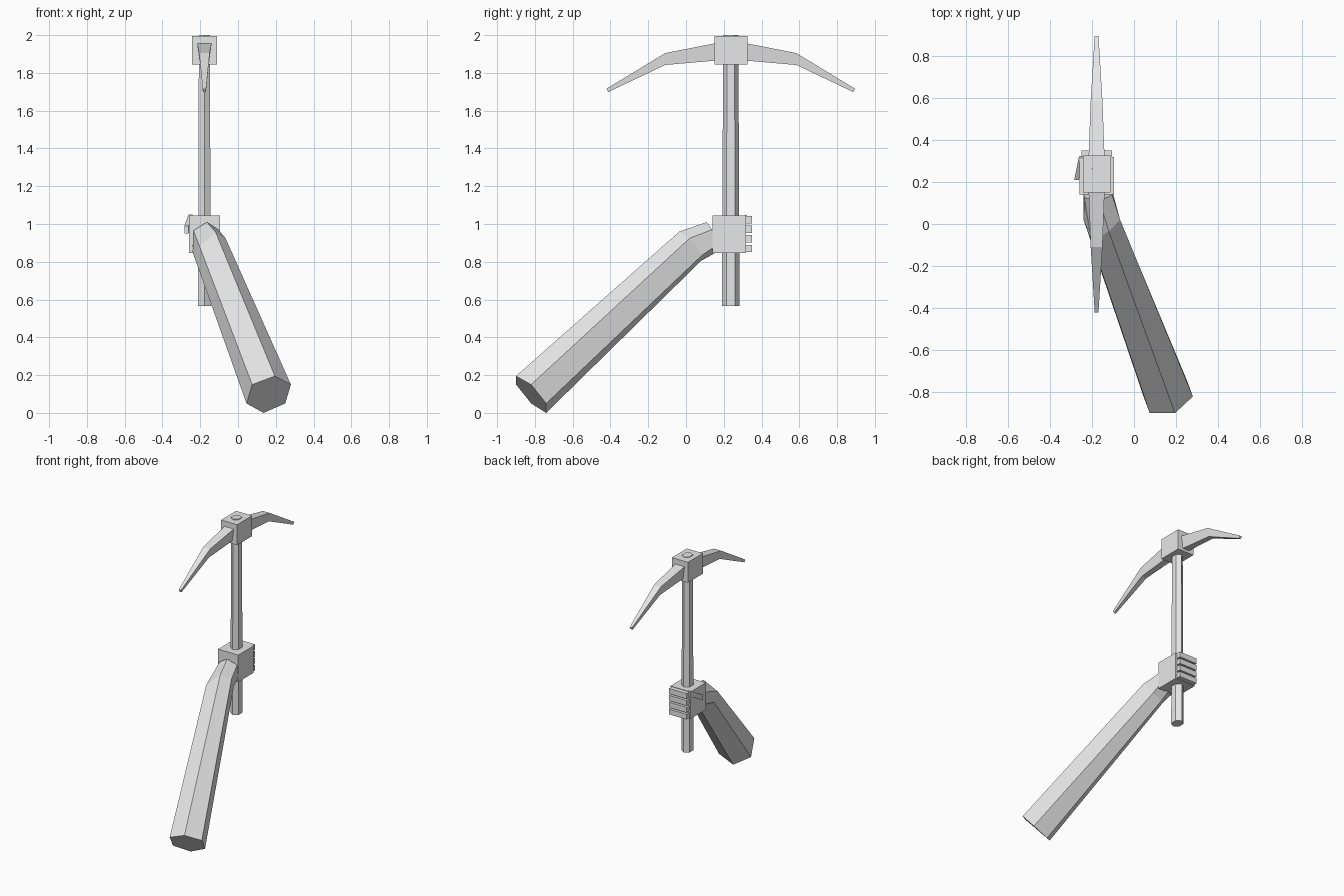
import bpy, bmesh, math
from mathutils import Vector

if "Cube" in bpy.data.objects:
    bpy.data.objects.remove(bpy.data.objects["Cube"])

grey = bpy.data.materials.new("light_grey")
grey.diffuse_color = (0.8, 0.8, 0.8, 1)
grey.use_nodes = True
grey.node_tree.nodes["Principled BSDF"].inputs["Base Color"].default_value = grey.diffuse_color

CX, CY = -0.178, 0.237   # axis of the handle


def loft(name, rings):
    """Skin a list of equal-sized vertex rings and cap both ends."""
    bm = bmesh.new()
    loops = [[bm.verts.new(p) for p in ring] for ring in rings]
    n = len(loops[0])
    for a, b in zip(loops, loops[1:]):
        for i in range(n):
            j = (i + 1) % n
            bm.faces.new((a[i], a[j], b[j], b[i]))
    bm.faces.new(loops[0])
    bm.faces.new(loops[-1])
    bmesh.ops.recalc_face_normals(bm, faces=bm.faces)
    mesh = bpy.data.meshes.new(name)
    bm.to_mesh(mesh)
    bm.free()
    mesh.materials.append(grey)
    obj = bpy.data.objects.new(name, mesh)
    bpy.context.collection.objects.link(obj)
    return obj


def box(name, x, y, z):
    corners = [(x[0], y[0]), (x[1], y[0]), (x[1], y[1]), (x[0], y[1])]
    return loft(name, [[(a, b, h) for a, b in corners] for h in z])


def handle_ring(z, rx, ry):
    # hexagon with its points along y, slightly flattened in x
    ring = []
    for k in range(6):
        t = math.radians(60 * k)
        ring.append((CX + rx * math.sin(t) / math.sin(math.pi / 3),
                     CY + ry * math.cos(t), z))
    return ring


# Pick handle: tapered six-sided shaft, poking out of the head
loft("handle", [handle_ring(0.565, 0.034, 0.047), handle_ring(2.0, 0.029, 0.040)])

# Head block
box("head_block", (-0.243, -0.112), (0.15, 0.325), (1.845, 1.995))

# Two curved spikes: distance from axis, top z, bottom z, half widths
SECTIONS = [(0.08, 1.957, 1.865, 0.038, 0.026),
            (0.347, 1.905, 1.842, 0.028, 0.020)]
for name, side in (("front_spike", -1), ("back_spike", 1)):
    rings = []
    for d, top, low, wt, wl in SECTIONS:
        y = CY + side * d
        rings.append([(CX - wt, y, top), (CX + wt, y, top),
                      (CX + wl, y, low), (CX - wl, y, low)])
    yt, yl = CY + side * 0.658, CY + side * 0.648
    rings.append([(CX - 0.009, yt, 1.716), (CX + 0.009, yt, 1.716),
                  (CX + 0.008, yl, 1.699), (CX - 0.008, yl, 1.699)])
    loft(name, rings)

# Fist around the handle
box("palm", (-0.26, -0.096), (0.14, 0.318), (0.847, 1.045))
for i in range(4):
    z = 0.851 + 0.0505 * i
    box(f"finger_{i + 1}", (-0.25, -0.105), (0.30, 0.35), (z, z + 0.039))

# Thumb lying on the outer side of the fist
thumb = []
for c, hz in ((Vector((-0.251, 0.32, 1.03)), 0.02),
              (Vector((-0.273, 0.21, 0.97)), 0.02)):
    thumb.append([c + Vector((sx * 0.011, 0, sz * hz))
                  for sx, sz in ((-1, -1), (1, -1), (1, 1), (-1, 1))])
loft("thumb", thumb)

# Six-sided arm: shoulder end, bend, wrist
shoulder = [(0.075, -0.9, 0.15), (0.195, -0.9, 0.195), (0.28, -0.82, 0.15),
            (0.25, -0.74, 0.05), (0.135, -0.74, 0.0), (0.045, -0.82, 0.05)]
bend = [(-0.203, -0.08, 0.88), (-0.12, -0.035, 0.96), (-0.066, 0.02, 0.925),
        (-0.094, 0.085, 0.835), (-0.17, 0.08, 0.805), (-0.24, 0.02, 0.85)]
wrist = [(-0.236, 0.125, 0.965), (-0.165, 0.11, 1.01), (-0.104, 0.138, 0.97),
         (-0.104, 0.16, 0.885), (-0.17, 0.16, 0.85), (-0.24, 0.145, 0.88)]
loft("arm", [shoulder, bend, wrist])
